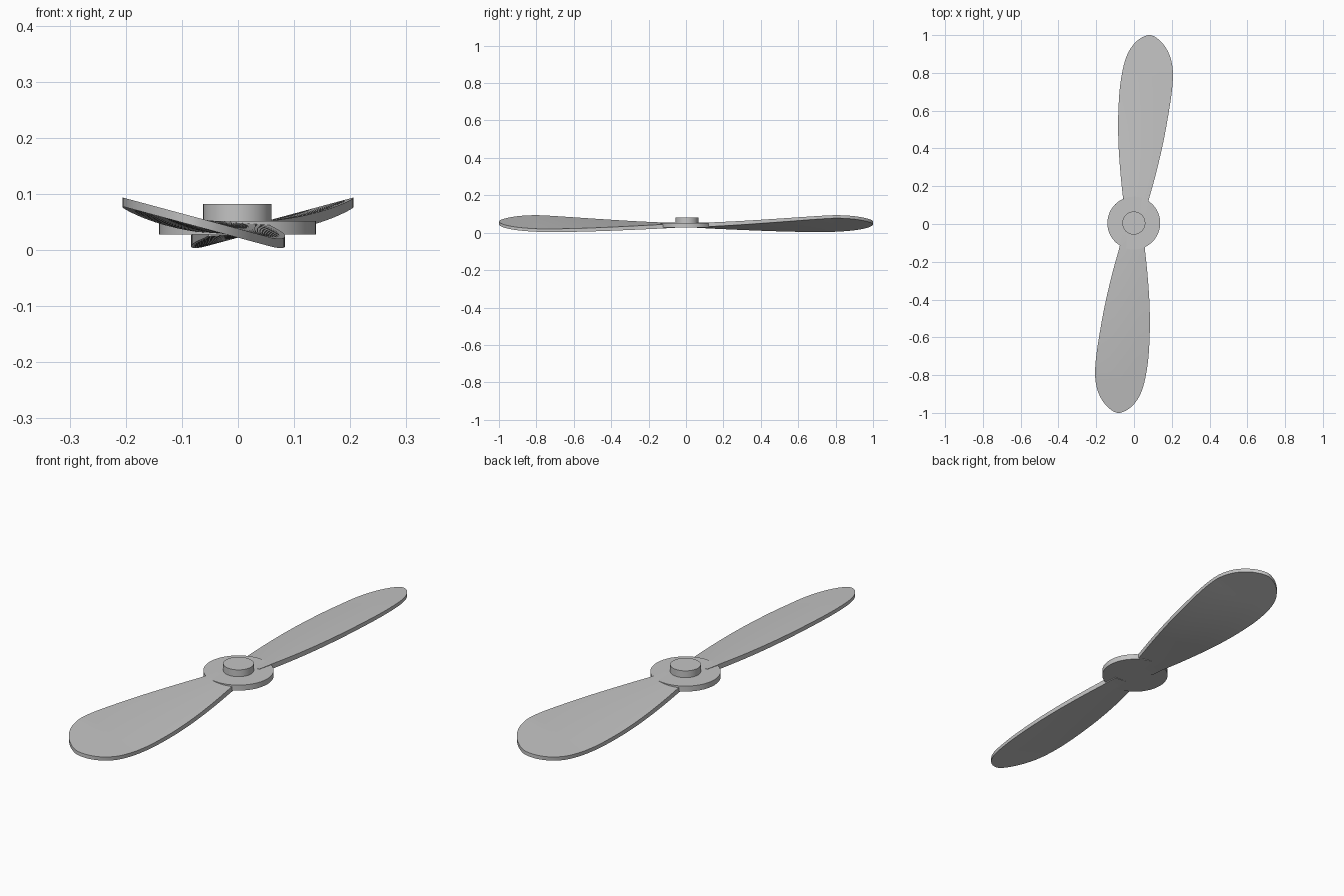
import bpy, bmesh, math
from mathutils import Vector

if "Cube" in bpy.data.objects:
    bpy.data.objects.remove(bpy.data.objects["Cube"])

grey = bpy.data.materials.new("light grey")
grey.diffuse_color = (0.55, 0.55, 0.55, 1)
grey.use_nodes = True
grey.node_tree.nodes["Principled BSDF"].inputs["Base Color"].default_value = grey.diffuse_color


def finish(ob):
    ob.data.materials.append(grey)
    bpy.ops.object.select_all(action='DESELECT')
    ob.select_set(True)
    bpy.context.view_layer.objects.active = ob
    bpy.ops.object.shade_smooth_by_angle(angle=math.radians(35))


def disc(name, radius, z0, z1):
    bpy.ops.mesh.primitive_cylinder_add(vertices=48, radius=radius, depth=z1 - z0,
                                        location=(-0.001, 0.005, (z0 + z1) / 2))
    ob = bpy.context.object
    ob.name = name
    finish(ob)


# Blade outline stations: distance along blade, left edge, right edge
OUTLINE = [(0.06, -0.053, 0.062), (0.135, -0.058, 0.08), (0.25, -0.070, 0.112),
           (0.40, -0.081, 0.148), (0.55, -0.084, 0.177), (0.70, -0.077, 0.200),
           (0.80, -0.063, 0.206), (0.87, -0.046, 0.196), (0.92, -0.024, 0.176),
           (0.96, 0.006, 0.148), (0.985, 0.037, 0.120), (0.997, 0.064, 0.098),
           (1.0, 0.077, 0.085)]


def smooth_stations(points, steps=4):
    """Catmull-Rom curve through the stations."""
    p = [Vector(q) for q in points]
    p = [2 * p[0] - p[1]] + p + [2 * p[-1] - p[-2]]
    out = []
    for a, b, c, d in zip(p, p[1:], p[2:], p[3:]):
        for i in range(steps):
            t = i / steps
            out.append(0.5 * (2 * b + (c - a) * t + (2 * a - 5 * b + 4 * c - d) * t ** 2
                              + (3 * b - a - 3 * c + d) * t ** 3))
    return out + [p[-2]]


def blade(name, sign):
    """Twisted flat blade; sign -1 turns it half a revolution about z."""
    bm = bmesh.new()
    rings = []
    cols = 5
    for y, left, right in smooth_stations(OUTLINE):
        t = min(max((y - 0.1) / 0.7, 0), 1)
        pitch = 0.06 + 0.21 * t ** 0.75
        half = 0.011 - 0.003 * t
        top, bottom = [], []
        for i in range(cols):
            x = left + (right - left) * i / (cols - 1)
            z = 0.041 + pitch * (x - 0.04)
            top.append(bm.verts.new((sign * x, sign * y, z + half)))
            bottom.append(bm.verts.new((sign * x, sign * y, z - half)))
        rings.append(top + bottom[::-1])
    n = 2 * cols
    for a, b in zip(rings, rings[1:]):
        for i in range(n):
            bm.faces.new((a[i], a[(i + 1) % n], b[(i + 1) % n], b[i]))
    bm.faces.new(rings[0])
    bm.faces.new(rings[-1])
    bmesh.ops.recalc_face_normals(bm, faces=bm.faces)
    mesh = bpy.data.meshes.new(name)
    bm.to_mesh(mesh)
    bm.free()
    ob = bpy.data.objects.new(name, mesh)
    bpy.context.collection.objects.link(ob)
    finish(ob)


# Hub disc with its raised cap
disc("hub", 0.14, 0.028, 0.052)
disc("hub_cap", 0.061, 0.050, 0.082)

# Two opposite blades
blade("back_blade", 1)
blade("front_blade", -1)
